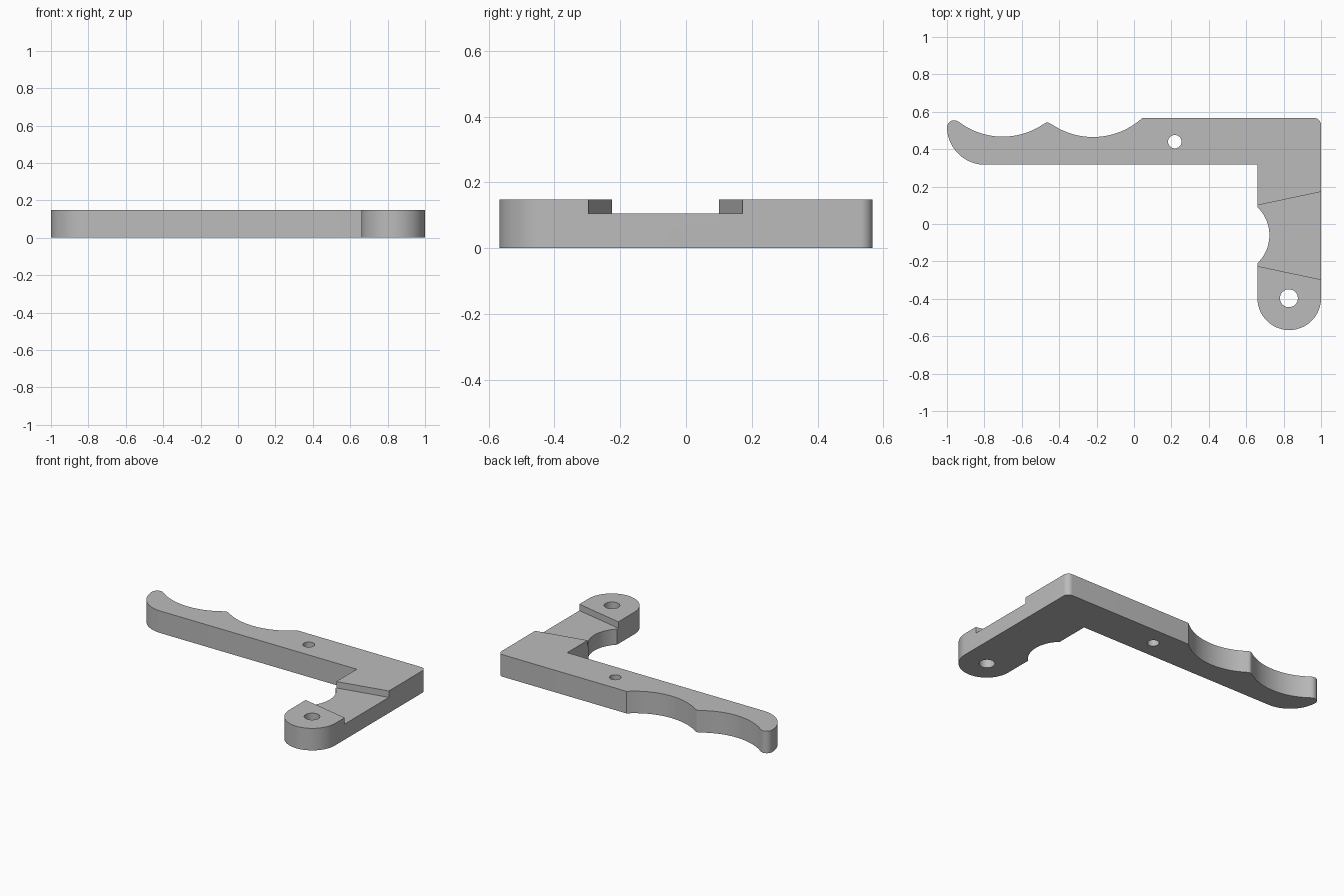
import bpy, bmesh, math
from mathutils import Vector

cube = bpy.data.objects.get("Cube")
if cube:
    bpy.data.objects.remove(cube, do_unlink=True)

HEIGHT, FLOOR = 0.148, 0.105

grey = bpy.data.materials.new("plain_grey")
grey.use_nodes = True
colour = (0.5, 0.5, 0.5, 1)
grey.diffuse_color = colour
grey.node_tree.nodes["Principled BSDF"].inputs["Base Color"].default_value = colour


def arc(a, m, b, n=20):
    """Points on the circle through a, m and b, running from a to b."""
    a, m, b = Vector(a), Vector(m), Vector(b)
    u, v = m - a, b - a
    d = 2 * u.cross(v)
    c = a + Vector((v.y * u.dot(u) - u.y * v.dot(v),
                    u.x * v.dot(v) - v.x * u.dot(u))) / d
    ang = [math.atan2(p.y - c.y, p.x - c.x) for p in (a, m, b)]
    sweep = (ang[2] - ang[0]) % math.tau
    if (ang[1] - ang[0]) % math.tau > sweep:
        sweep -= math.tau
    r = (a - c).length
    return [(c.x + r * math.cos(ang[0] + sweep * i / n),
             c.y + r * math.sin(ang[0] + sweep * i / n)) for i in range(n + 1)]


def extrude(name, outline, z0, z1):
    """Solid prism from a closed outline."""
    bm = bmesh.new()
    face = bm.faces.new([bm.verts.new((x, y, z0)) for x, y in outline])
    top = bmesh.ops.extrude_face_region(bm, geom=[face])["geom"]
    for v in top:
        if isinstance(v, bmesh.types.BMVert):
            v.co.z = z1
    bmesh.ops.recalc_face_normals(bm, faces=bm.faces)
    mesh = bpy.data.meshes.new(name)
    bm.to_mesh(mesh)
    bm.free()
    mesh.materials.append(grey)
    obj = bpy.data.objects.new(name, mesh)
    bpy.context.collection.objects.link(obj)
    return obj


def circle(x, y, r, n=40):
    return [(x + r * math.cos(math.tau * i / n),
             y + r * math.sin(math.tau * i / n)) for i in range(n)]


# L-shaped lever: inner corner, notched leg, rounded end, then the grip
outline = [(0.66, 0.317)]
outline += arc((0.66, 0.09), (0.724, -0.06), (0.66, -0.21))
outline += arc((0.66, -0.398), (0.83, -0.567), (1, -0.398), 40)
outline += arc((1, 0.529), (0.989, 0.556), (0.962, 0.567), 10)
outline += arc((0.045, 0.567), (-0.22, 0.465), (-0.44, 0.533))
outline += arc((-0.447, 0.536), (-0.465, 0.542), (-0.483, 0.534), 8)
outline += arc((-0.49, 0.53), (-0.70, 0.467), (-0.935, 0.545))
outline += arc((-0.94, 0.548), (-0.975, 0.552), (-1, 0.515), 12)
outline += arc((-0.999, 0.5), (-0.938, 0.374), (-0.80, 0.317))
lever = extrude("lever_arm", outline, 0, HEIGHT)

# Flared recess across the leg and the two through holes
slope = 0.072 / 0.34
left, right = 0.6, 1.06
low, high = (left - 0.66) * slope, (right - 0.66) * slope
recess = [(left, -0.225 - low), (right, -0.225 - high),
          (right, 0.10 + high), (left, 0.10 + low)]
cutters = [
    extrude("recess_cutter", recess, FLOOR, HEIGHT + 0.1),
    extrude("pivot_hole_cutter", circle(0.828, -0.397, 0.048), -0.1, HEIGHT + 0.1),
    extrude("pin_hole_cutter", circle(0.218, 0.44, 0.036), -0.1, HEIGHT + 0.1),
]
bpy.context.view_layer.objects.active = lever
lever.select_set(True)
for cutter in cutters:
    mod = lever.modifiers.new(cutter.name, "BOOLEAN")
    mod.operation, mod.solver, mod.object = "DIFFERENCE", "EXACT", cutter
    bpy.ops.object.modifier_apply(modifier=mod.name)
for cutter in cutters:
    bpy.data.objects.remove(cutter, do_unlink=True)

bpy.ops.object.shade_smooth_by_angle(angle=math.radians(25))
